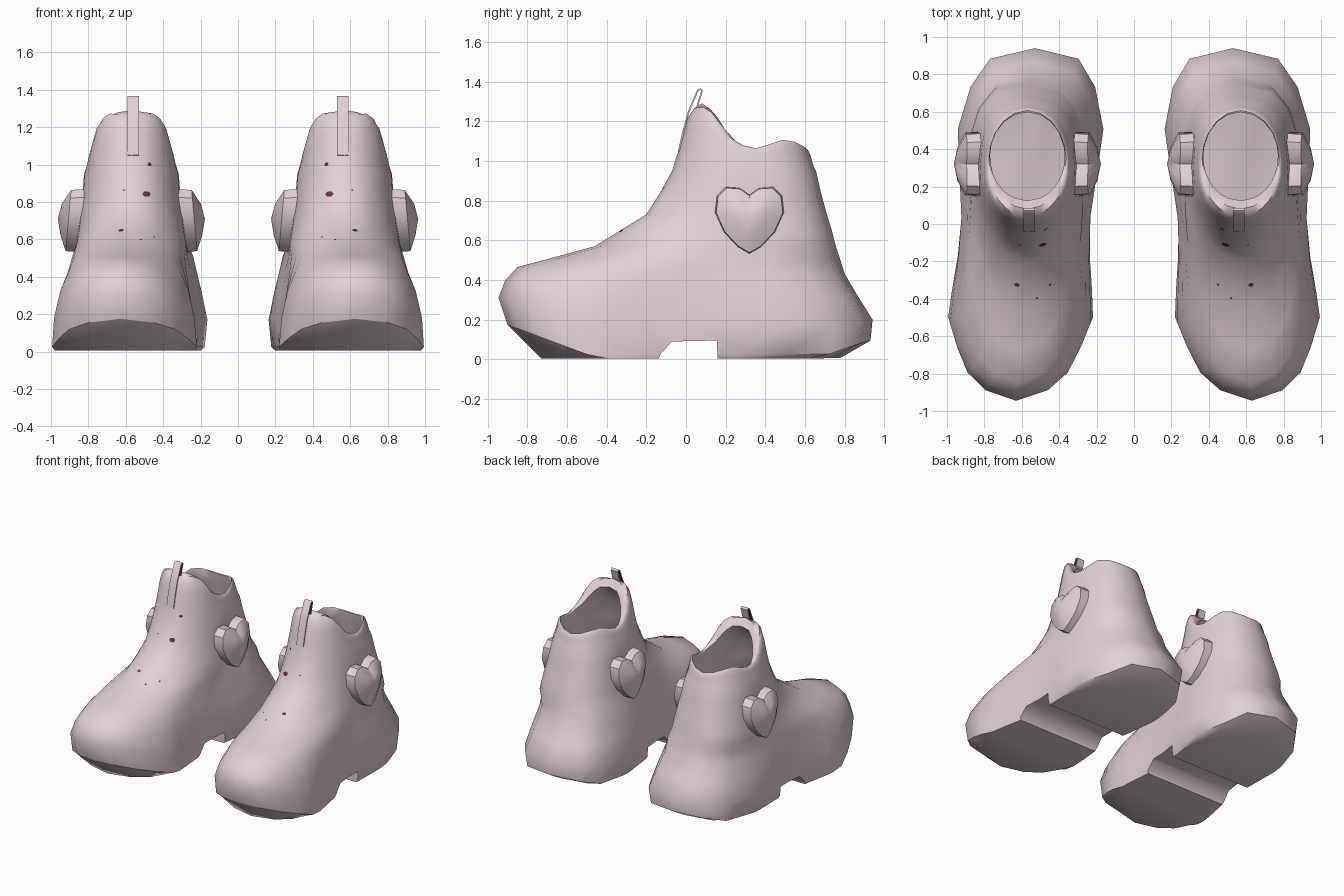
import bpy, bmesh, math
from mathutils import Vector
from mathutils.bvhtree import BVHTree

cube = bpy.data.objects.get("Cube")
if cube:
    bpy.data.objects.remove(cube, do_unlink=True)


def material(name, rgb):
    m = bpy.data.materials.new(name)
    m.use_nodes = True
    m.diffuse_color = (*rgb, 1)
    m.node_tree.nodes["Principled BSDF"].inputs["Base Color"].default_value = (*rgb, 1)
    return m


PINK = material("dusty pink", (0.76, 0.635, 0.67))
MAROON = material("dark maroon", (0.11, 0.03, 0.055))


def make_object(name, bm, mats, side=1, smooth=None):
    for v in bm.verts:
        v.co.x *= side
    bmesh.ops.recalc_face_normals(bm, faces=bm.faces)
    mesh = bpy.data.meshes.new(name)
    bm.to_mesh(mesh)
    bm.free()
    for mat in mats:
        mesh.materials.append(mat)
    ob = bpy.data.objects.new(name, mesh)
    bpy.context.collection.objects.link(ob)
    if smooth:
        shade(ob, smooth)
    return ob


def activate(ob):
    bpy.ops.object.select_all(action='DESELECT')
    ob.select_set(True)
    bpy.context.view_layer.objects.active = ob


def shade(ob, degrees):
    activate(ob)
    bpy.ops.object.shade_smooth_by_angle(angle=math.radians(degrees))


def bridge(bm, a, b):
    n = len(a)
    return [bm.faces.new((a[i], a[(i + 1) % n], b[(i + 1) % n], b[i])) for i in range(n)]


def prism(points, x0, x1):
    """Extrude a (y, z) outline along x; returns the mesh and its side faces."""
    bm = bmesh.new()
    a, b = [[bm.verts.new((x, y, z)) for y, z in points] for x in (x0, x1)]
    sides = bridge(bm, a, b)
    bm.faces.new(a)
    bm.faces.new(b)
    return bm, sides


def clamp(v):
    return max(0.0, min(1.0, v))


def interp(points, y):
    for (y0, z0), (y1, z1) in zip(points, points[1:]):
        if y <= y1:
            return z0 + (z1 - z0) * clamp((y - y0) / (y1 - y0))
    return points[-1][1]


# Foot outline: position from toe to heel, and relative half width
FOOT = [(0, 0), (.03, .45), (.08, .72), (.15, .88), (.22, 1), (.3, .97), (.4, .92),
        (.52, .9), (.64, .95), (.77, 1), (.89, .85), (.97, .6), (1, 0)]
# Height of the collar edge from front to back
COLLAR = [(.02, 1.27), (.08, 1.29), (.14, 1.25), (.22, 1.12), (.3, 1.07), (.38, 1.06),
          (.43, 1.09), (.5, 1.11), (.57, 1.09), (.65, 1.03)]
# z, toe lift, heel lift, front y, back y, front width, back width, front and back roundness
LOWER = [(.005, 0, .01, -.73, .78, .385, .35, 0, 0),
         (.025, .15, .07, -.90, .93, .392, .37, 0, 0),
         (.17, .14, .03, -.945, .94, .37, .395, 0, 0),
         (.32, .08, 0, -.91, .865, .348, .365, .15, 0),
         (.43, .04, 0, -.85, .80, .32, .345, .5, .05),
         (.51, 0, 0, -.68, .775, .295, .33, .85, .1),
         (.57, 0, 0, -.46, .755, .285, .32, 1, .15),
         (.65, 0, 0, -.33, .735, .27, .307, 1, .25),
         (.73, 0, 0, -.20, .71, .265, .292, 1, .35),
         (.84, 0, 0, -.13, .68, .255, .275, 1, .5),
         (.95, 0, 0, -.07, .655, .25, .26, 1, .65)]
# share of collar height, front y, back y, width, back roundness
UPPER = [(.35, -.035, .64, .24, .75), (.65, -.01, .632, .231, .85),
         (.85, .012, .625, .223, .95), (.96, .04, .618, .214, 1),
         (1, .08, .607, .206, 1), (.93, .125, .598, .2, 1)]
WALL = .028


def ring(bm, yf, yb, wf, wb, mf, mb, height):
    right, left = [], []
    for t, w in FOOT:
        y = yf + (yb - yf) * t
        oval = 2 * math.sqrt(t * (1 - t))
        m = mf + (mb - mf) * clamp((t - .45) / .3)
        half = (w + (oval - w) * m) * (wf + (wb - wf) * t)
        center = .63 - .1 * clamp((y + .94) / 1.88)
        if mf == 1:
            center += (.57 - center) * clamp((y + .6) / .5)
        z = height(y)
        right.append(bm.verts.new((center + half, y, z)))
        if 0 < t < 1:
            left.append(bm.verts.new((center - half, y, z)))
    return right + left[::-1]


def lower_ring(bm, spec, inset):
    z, lf, lb, yf, yb, wf, wb, mf, mb = spec
    return ring(bm, yf + inset, yb - inset, wf - inset, wb - inset, mf, mb,
                lambda y: z - inset * .4 + lf * clamp((-.5 - y) / .4)
                + lb * clamp((y - .72) / .2))


def upper_ring(bm, spec, inset):
    f, yf, yb, w, mb = spec
    return ring(bm, yf + inset, yb - inset, w - inset, w - inset, 1, mb,
                lambda y: .95 + f * (interp(COLLAR, y) - .95))


def boot_body(side, label):
    bm = bmesh.new()
    # Outer shell, rolled collar, then the lining back down to the insole
    rings = [lower_ring(bm, s, 0) for s in LOWER]
    rings += [upper_ring(bm, s, 0) for s in UPPER]
    rings.append(upper_ring(bm, UPPER[0], WALL))
    rings += [lower_ring(bm, s, WALL) for s in LOWER[:1:-1]]
    rings.append(ring(bm, -.82, .87, .335, .35, 0, 0, lambda y: .14))
    for a, b in zip(rings, rings[1:]):
        bridge(bm, a, b)
    bm.faces.new(rings[0])
    bm.faces.new(rings[-1])
    ob = make_object(label + "_boot_body", bm, [PINK], side)

    # Notch under the arch, in front of the heel
    notch = prism([(-.17, -.1), (-.13, .025), (-.07, .09), (.155, .095), (.165, -.1)], 0, 1.2)[0]
    cutter = make_object("arch_cutter", notch, [PINK], side)
    cutter.hide_render = True
    mod = ob.modifiers.new("arch", 'BOOLEAN')
    mod.operation, mod.solver, mod.object = 'DIFFERENCE', 'EXACT', cutter
    activate(ob)
    bpy.ops.object.modifier_apply(modifier=mod.name)
    bpy.data.objects.remove(cutter, do_unlink=True)
    shade(ob, 50)

    # Crisp border around the upturned underside of the toe
    bm = bmesh.new()
    bm.from_mesh(ob.data)
    for e in bm.edges:
        if len(e.link_faces) == 2 and all(v.co.y < -.3 and v.co.z < .2 for v in e.verts):
            low, high = sorted(f.normal.z for f in e.link_faces)
            if low < -.45 < high:
                e.smooth = False
    bm.to_mesh(ob.data)
    bm.free()
    return ob


HEART = [(0, .12), (.05, .155), (.12, .16), (.165, .115), (.175, .03),
         (.13, -.07), (.06, -.145), (0, -.18)]


def heart(side, label, facing):
    """Domed heart on one flank; facing is +1 outward, -1 inward."""
    outline = HEART + [(-y, z) for y, z in HEART[-2:0:-1]]
    bm = bmesh.new()

    def layer(scale, depth, lean):
        return [bm.verts.new((.57 + facing * (depth - lean * z * scale),
                              .32 + y * scale, .71 + z * scale)) for y, z in outline]
    back, rim, dome = layer(1, .25, .1), layer(.96, .336, .09), layer(.5, .375, .04)
    bridge(bm, back, rim)
    bridge(bm, rim, dome)
    bm.faces.new(back)
    peak = bm.verts.new((.57 + facing * .393, .32, .71))
    for i, v in enumerate(dome):
        bm.faces.new((v, dome[(i + 1) % len(dome)], peak))
    make_object(label + "_heart", bm, [PINK], side, 35)


def pull_tab(side, label):
    """Folded ribbon loop on the front of the collar, dark on its inside."""
    path = [(-.04, 1.05), (-.015, 1.16), (.01, 1.25), (.055, 1.355), (.072, 1.367),
            (.085, 1.355), (.075, 1.32), (.05, 1.24)]
    pts = [Vector(p) for p in path]
    inner = []
    for i, p in enumerate(pts):
        d = (pts[min(i + 1, len(pts) - 1)] - pts[max(i - 1, 0)]).normalized()
        inner.append(p + Vector((d.y, -d.x)) * .008)
    bm, faces = prism(pts + inner[::-1], .53, .59)
    for f in faces[len(pts):-1]:
        f.material_index = 1
    make_object(label + "_pull_tab", bm, [PINK, MAROON], side, 35)


def flecks(side, label, body):
    """Small dark flecks lying on the instep."""
    tree = BVHTree.FromObject(body, bpy.context.evaluated_depsgraph_get())
    bm = bmesh.new()
    for x, z, r in ((.49, .84, .023), (.475, 1.0, .014), (.625, .645, .016),
                    (.61, .86, .006), (.45, .61, .008), (.52, .595, .008)):
        hit, normal, _, _ = tree.ray_cast(Vector((x * side, -2, z)), Vector((0, 1, 0)))
        rot = normal.to_track_quat('Z', 'Y')
        bm.faces.new([bm.verts.new(hit + normal * .004 + rot @ Vector(
            (r * math.cos(a), .75 * r * math.sin(a), 0)))
            for a in (i * math.pi / 3 for i in range(6))])
    make_object(label + "_flecks", bm, [MAROON])


for side, label in ((1, "left"), (-1, "right")):
    body = boot_body(side, label)
    bpy.context.view_layer.update()
    heart(side, label + "_outer", 1)
    heart(side, label + "_inner", -1)
    pull_tab(side, label)
    flecks(side, label, body)
